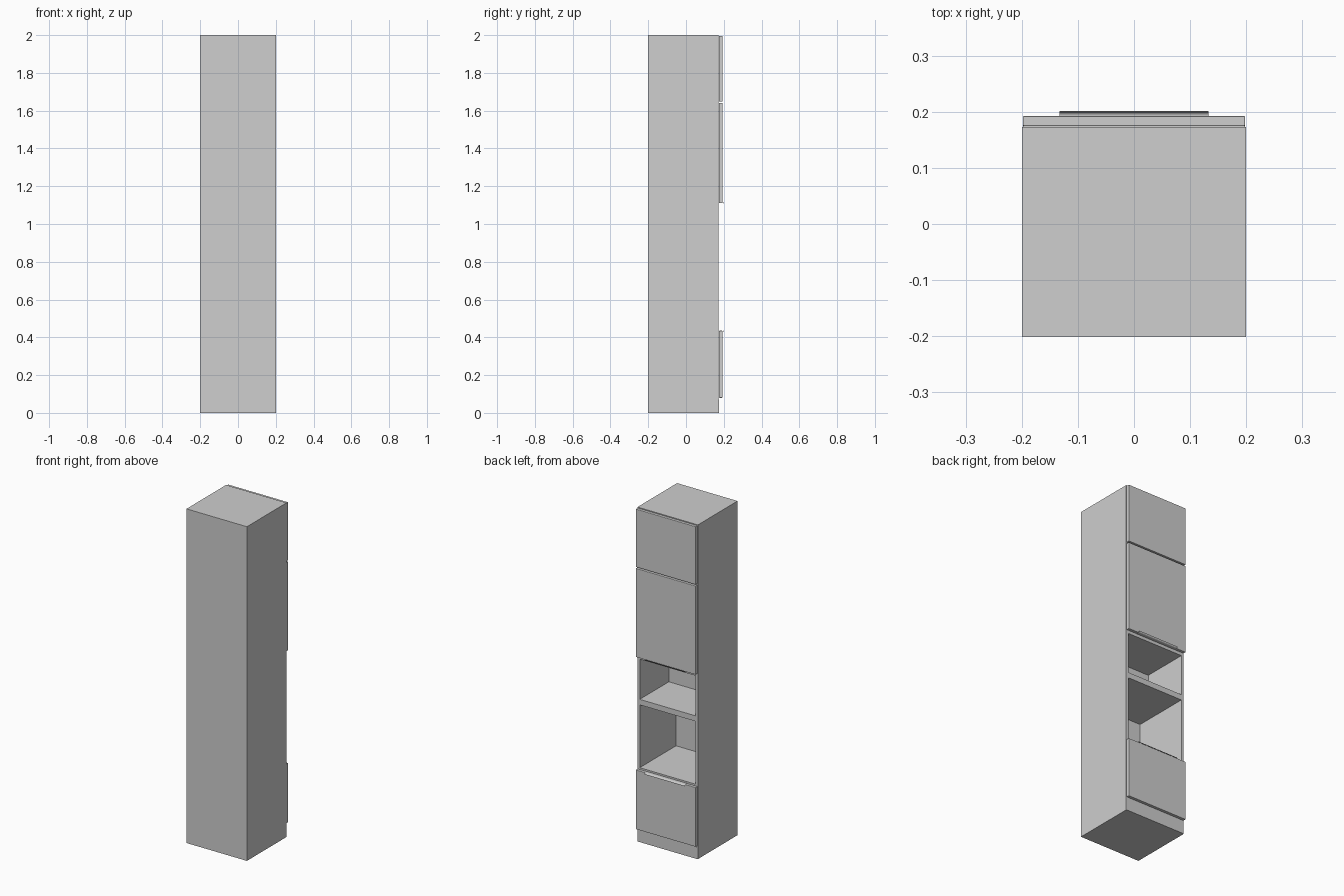
import bpy, bmesh, math

if "Cube" in bpy.data.objects:
    bpy.data.objects.remove(bpy.data.objects["Cube"])

mat = bpy.data.materials.new("light grey")
mat.diffuse_color = (0.62, 0.62, 0.62, 1)
mat.use_nodes = True
mat.node_tree.nodes["Principled BSDF"].inputs["Base Color"].default_value = mat.diffuse_color


def finish(name, bm):
    bmesh.ops.recalc_face_normals(bm, faces=bm.faces)
    me = bpy.data.meshes.new(name)
    bm.to_mesh(me)
    bm.free()
    me.materials.append(mat)
    ob = bpy.data.objects.new(name, me)
    bpy.context.collection.objects.link(ob)
    return ob


def box(name, x, y, z, bevel=0):
    """Box from (min, max) ranges."""
    bm = bmesh.new()
    bmesh.ops.create_cube(bm, size=1)
    for v in bm.verts:
        v.co = [r[0] if c < 0 else r[1] for c, r in zip(v.co, (x, y, z))]
    ob = finish(name, bm)
    if bevel:
        m = ob.modifiers.new("soft_edge", 'BEVEL')
        m.width = bevel
        m.segments = 2
    return ob


W, T = 0.2, 0.015            # half width, panel thickness
BACK, FRONT = -0.2015, 0.173
IN = W - T

# Carcass panels
for s, n in ((-1, "left"), (1, "right")):
    box(n + "_side", sorted((s * W, s * IN)), (BACK, FRONT), (0, 2))
box("back_panel", (-IN, IN), (BACK, -0.17), (0, 2))
for n, z0, z1 in (("bottom_panel", 0, 0.085), ("drawer_shelf", 0.425, 0.444),
                  ("niche_shelf", 0.82, 0.853), ("door_shelf", 1.093, 1.115),
                  ("upper_shelf", 1.635, 1.655), ("top_panel", 1.98, 2)):
    box(n, (-IN, IN), (-0.17, FRONT), (z0, z1))

# Shallower back of the upper niche
box("niche_back", (-IN, IN), (-0.115, -0.102), (0.853, 1.093))

# Plinth board
box("plinth", (-0.198, 0.198), (FRONT, 0.1755), (0, 0.072))

# Drawer front and doors
for n, z0, z1 in (("drawer_front", 0.08, 0.435), ("middle_door", 1.11, 1.641),
                  ("top_door", 1.649, 1.996)):
    box(n, (-0.198, 0.198), (0.1745, 0.1925), (z0, z1), 0.002)


# Curved lip handles: top of the drawer and bottom of the middle door
def lip(name, z, s):
    r, t, yc = 0.009, 0.0015, 0.1925
    outer = [(0.178, z)]
    inner = [(0.178, z - s * t)]
    for i in range(7):
        a = math.pi / 2 * (1 - i / 6)
        for pts, q in ((outer, r), (inner, r - t)):
            pts.append((yc + q * math.cos(a), z + s * (q * math.sin(a) - r)))
    prof = outer + inner[::-1]
    bm = bmesh.new()
    f = bm.faces.new([bm.verts.new((-0.133, y, h)) for y, h in prof])
    ext = bmesh.ops.extrude_face_region(bm, geom=[f])["geom"]
    bmesh.ops.translate(bm, vec=(0.266, 0, 0),
                        verts=[g for g in ext if isinstance(g, bmesh.types.BMVert)])
    finish(name, bm)


lip("drawer_handle", 0.437, 1)
lip("door_handle", 1.108, -1)
